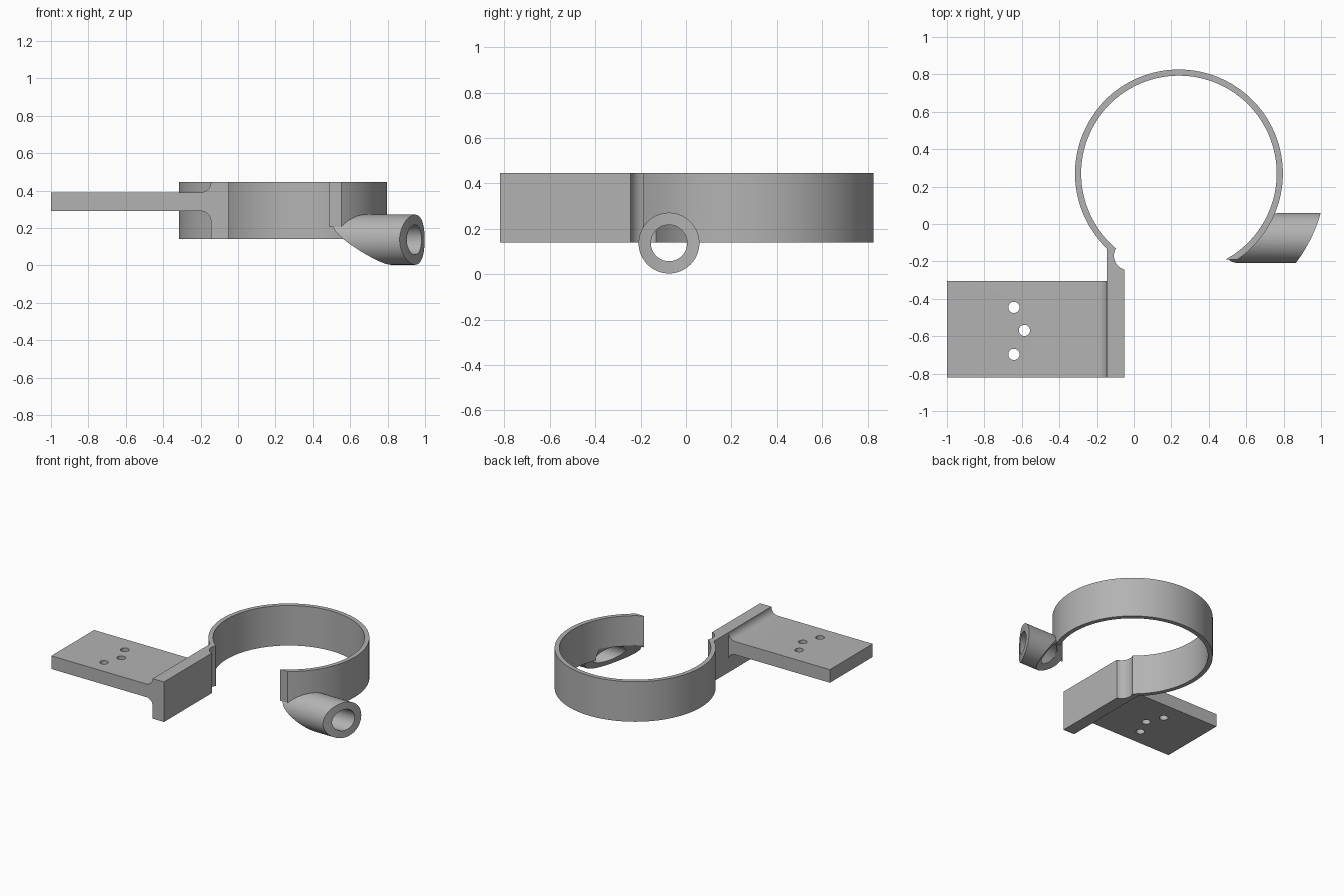
import bpy, bmesh, math
from mathutils import Vector

if "Cube" in bpy.data.objects:
    bpy.data.objects.remove(bpy.data.objects["Cube"], do_unlink=True)

# Single plain grey material
grey = bpy.data.materials.new("plain_grey")
grey.use_nodes = True
GREY = (0.45, 0.45, 0.45, 1)
grey.diffuse_color = GREY
grey.node_tree.nodes["Principled BSDF"].inputs["Base Color"].default_value = GREY

CX, CY = 0.24, 0.27            # ring centre
R_OUT, R_IN = 0.556, 0.523     # ring radii
Z0, Z1 = 0.14, 0.445           # ring bottom and top
TY, TZ = -0.075, 0.137         # socket tube axis


def arc(cx, cy, r, a0, a1, n):
    """Points on an arc, angles in radians, both ends included."""
    return [(cx + r * math.cos(a0 + (a1 - a0) * i / n),
             cy + r * math.sin(a0 + (a1 - a0) * i / n)) for i in range(n + 1)]


def circle(cx, cy, r, n):
    return arc(cx, cy, r, 0, math.tau, n)[:-1]


def finish(name, bm):
    bmesh.ops.recalc_face_normals(bm, faces=bm.faces)
    mesh = bpy.data.meshes.new(name)
    bm.to_mesh(mesh)
    bm.free()
    mesh.materials.append(grey)
    obj = bpy.data.objects.new(name, mesh)
    bpy.context.collection.objects.link(obj)
    return obj


def prism(name, pts, axis, lo, hi):
    """Extrude a 2D outline along the given axis from lo to hi."""
    place = {"x": lambda a, b: (lo, a, b),
             "y": lambda a, b: (a, lo, b),
             "z": lambda a, b: (a, b, lo)}[axis]
    step = Vector([(hi - lo) if k == axis else 0 for k in "xyz"])
    bm = bmesh.new()
    face = bm.faces.new([bm.verts.new(place(a, b)) for a, b in pts])
    ext = bmesh.ops.extrude_face_region(bm, geom=[face])
    verts = [v for v in ext["geom"] if isinstance(v, bmesh.types.BMVert)]
    bmesh.ops.translate(bm, verts=verts, vec=step)
    return finish(name, bm)


def revolve(name, profile, n):
    """Turn a closed (radius, z) profile about the ring axis."""
    bm = bmesh.new()
    rings = []
    for i in range(n):
        a = math.tau * i / n
        rings.append([bm.verts.new((CX + r * math.cos(a), CY + r * math.sin(a), z))
                      for r, z in profile])
    m = len(profile)
    for i in range(n):
        p, q = rings[i], rings[(i + 1) % n]
        for j in range(m):
            k = (j + 1) % m
            bm.faces.new((p[j], q[j], q[k], p[k]))
    return finish(name, bm)


def boolean(obj, cutter, operation):
    """Apply a boolean and remove the cutter."""
    cutter.hide_render = True
    mod = obj.modifiers.new("cut", "BOOLEAN")
    mod.operation, mod.solver, mod.object = operation, "EXACT", cutter
    bpy.context.view_layer.objects.active = obj
    bpy.ops.object.modifier_apply(modifier=mod.name)
    bpy.data.objects.remove(cutter, do_unlink=True)


# Open ring band running into the upright web, with a round relief notch
outer = arc(CX, CY, R_OUT, math.atan2(-0.46, 0.312),
            math.atan2(-0.401, -0.385) + math.tau, 120)
notch = arc(-0.03, -0.17, 0.0765, math.radians(255), math.radians(150), 16)
inner = arc(CX, CY, R_IN, math.atan2(-0.402, -0.335) + math.tau,
            math.atan2(-0.46, 0.249), 120)
band = prism("ring_band_and_web",
             outer + [(-0.145, -0.82), (-0.05, -0.82)] + notch + inner,
             "z", Z0, Z1)
boolean(band, prism("tube_clearance", circle(TY, TZ, 0.134, 64), "x", 0.3, 1.1),
        "DIFFERENCE")

# Socket tube, trimmed by a flared inner surface and a concentric outer one
tube = prism("socket_tube", circle(TY, TZ, 0.134, 64), "x", 0.3, 1.1)
boolean(tube, prism("tube_bore", circle(TY, TZ, 0.08, 48), "x", 0.2, 1.2),
        "DIFFERENCE")
boolean(tube, revolve("tube_trim", [(R_IN, 0.5), (R_IN, 0.22), (0.71, -0.05),
                                    (0.787, -0.05), (0.787, 0.5)], 160),
        "INTERSECT")

# Mounting plate with fillets where it meets the web
F = 0.055
top_fillet = arc(-0.145 - F, 0.39 + F, F, -math.pi / 2, 0, 10)
low_fillet = arc(-0.145 - F, 0.29 - F, F, 0, math.pi / 2, 10)
plate = prism("mounting_plate",
              [(-1.0, 0.29), (-1.0, 0.39)] + top_fillet + low_fillet,
              "y", -0.82, -0.305)
for x, y in [(-0.642, -0.446), (-0.586, -0.569), (-0.642, -0.697)]:
    boolean(plate, prism("screw_hole", circle(x, y, 0.03, 32), "z", 0.2, 0.5),
            "DIFFERENCE")

# Smooth curved walls, keep the edges sharp
for obj in (band, tube, plate):
    bpy.ops.object.select_all(action="DESELECT")
    obj.select_set(True)
    bpy.context.view_layer.objects.active = obj
    bpy.ops.object.shade_smooth_by_angle(angle=math.radians(30))
